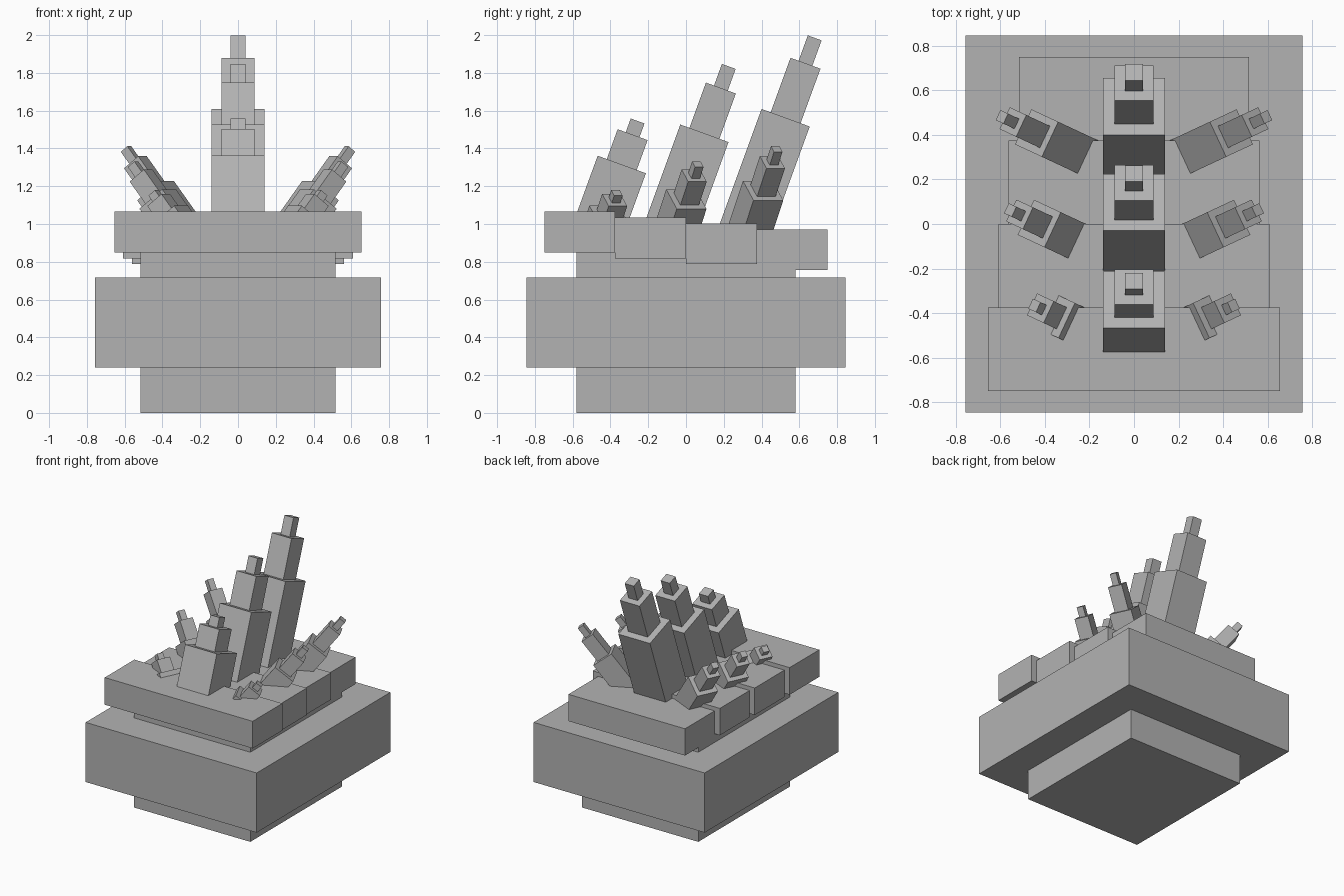
import bpy
import math
from mathutils import Matrix, Vector

if "Cube" in bpy.data.objects:
    bpy.data.objects.remove(bpy.data.objects["Cube"])

grey = bpy.data.materials.new("stone_grey")
grey.diffuse_color = (0.45, 0.45, 0.45, 1)
grey.use_nodes = True
grey.node_tree.nodes["Principled BSDF"].inputs["Base Color"].default_value = grey.diffuse_color


def box(name, size, matrix):
    """Box of the given size, centred on the matrix origin."""
    bpy.ops.mesh.primitive_cube_add(size=1)
    ob = bpy.context.object
    ob.name = name
    ob.data.transform(matrix @ Matrix.Diagonal((*size, 1)))
    ob.data.materials.append(grey)
    return ob


def slab(name, half_x, y0, y1, z0, z1):
    box(name, (2 * half_x, y1 - y0, z1 - z0),
        Matrix.Translation((0, (y0 + y1) / 2, (z0 + z1) / 2)))


def spike(name, top, azimuth, tilt, scale, root_z, mid_len, tip_len):
    """Three shrinking coaxial boxes; top is the centre of the lowest box's end."""
    rot = (Matrix.Rotation(math.radians(azimuth - 90), 4, 'Z')
           @ Matrix.Rotation(math.radians(-tilt), 4, 'X'))
    axis = rot @ Vector((0, 0, 1))
    top = Vector(top)
    root_len = (top.z - root_z) / axis.z
    sections = (("root", 0.28, -root_len, 0),
                ("middle", 0.174, -0.02, mid_len * scale),
                ("tip", 0.08, mid_len * scale - 0.02, (mid_len + tip_len) * scale))
    for part, width, a, b in sections:
        centre = Matrix.Translation(top + axis * (a + b) / 2)
        box(f"{name}_{part}", (width * scale, width * scale * 0.97, b - a), centre @ rot)


# Pedestal and heavy body
slab("core", 0.515, -0.58, 0.58, 0, 0.9)
slab("body", 0.757, -0.845, 0.845, 0.24, 0.717)

# Four back plates, narrowing and dropping towards the rear
for i in range(4):
    slab(f"plate_{i + 1}", 0.655 - 0.0463 * i, -0.75 + 0.375 * i, -0.375 + 0.375 * i,
         0.85 - 0.0315 * i, 1.067 - 0.0323 * i)

# Each row: centre spike end (y, z), side spike end (x, y, z), section lengths
rows = (((-0.34, 1.315), (0.362, -0.405, 1.045), 0.168, 0.077),
        ((0.0975, 1.48), (0.425, 0.002, 1.132), 0.255, 0.122),
        ((0.5275, 1.5625), (0.437, 0.408, 1.177), 0.307, 0.143))
for i, (centre, side, mid_len, tip_len) in enumerate(rows):
    root_z = 0.98 - 0.033 * i
    spike(f"centre_spike_{i + 1}", (0, *centre), 90, 20, 1, root_z - 0.02, mid_len, tip_len)
    for label, s in (("right", 1), ("left", -1)):
        spike(f"{label}_spike_{i + 1}", (s * side[0], *side[1:]), 90 - s * 65, 38,
              0.62, root_z - 0.02, mid_len, tip_len)
